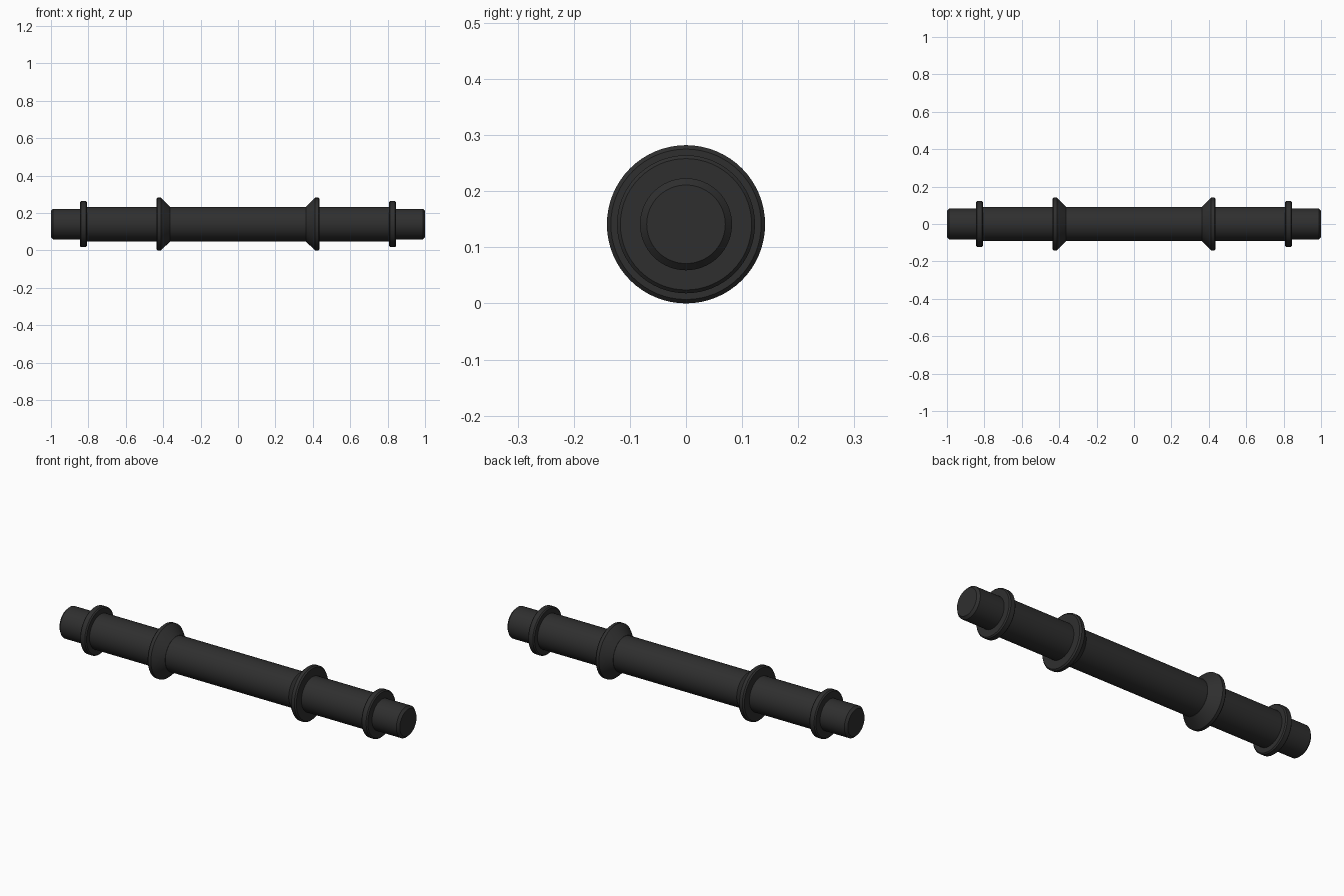
import bpy, bmesh, math

if "Cube" in bpy.data.objects:
    bpy.data.objects.remove(bpy.data.objects["Cube"])

AXIS_Z = 0.141   # height of the shaft axis
SIDES = 64

black = bpy.data.materials.new("black_metal")
black.diffuse_color = (0.028, 0.028, 0.028, 1)
black.use_nodes = True
black.node_tree.nodes["Principled BSDF"].inputs["Base Color"].default_value = black.diffuse_color


def lathe(name, profile, side=1):
    """Revolve (x, radius) points around the x axis; side=-1 mirrors the part."""
    bm = bmesh.new()
    rings = []
    for x, r in profile:
        rings.append([bm.verts.new((side * x,
                                    r * math.cos(2 * math.pi * i / SIDES),
                                    r * math.sin(2 * math.pi * i / SIDES)))
                      for i in range(SIDES)])
    for a, b in zip(rings, rings[1:]):
        for i in range(SIDES):
            j = (i + 1) % SIDES
            bm.faces.new((a[i], a[j], b[j], b[i]))
    bm.faces.new(rings[0])
    bm.faces.new(rings[-1])
    bmesh.ops.recalc_face_normals(bm, faces=bm.faces)
    mesh = bpy.data.meshes.new(name)
    bm.to_mesh(mesh)
    bm.free()
    mesh.materials.append(black)
    obj = bpy.data.objects.new(name, mesh)
    obj.location.z = AXIS_Z
    bpy.context.collection.objects.link(obj)
    bpy.ops.object.select_all(action='DESELECT')
    obj.select_set(True)
    bpy.context.view_layer.objects.active = obj
    bpy.ops.object.shade_smooth_by_angle(angle=math.radians(25))
    return obj


# Main shaft with narrower, chamfered journals at both ends
half = [(0.83, 0.092), (0.83, 0.082), (0.988, 0.082), (1.0, 0.07)]
lathe("shaft", [(-x, r) for x, r in reversed(half)] + half)

for side, label in ((-1, "left"), (1, "right")):
    # Thin collar where the journal starts
    lathe(label + "_collar",
          [(0.808, 0.08), (0.808, 0.117), (0.814, 0.123),
           (0.839, 0.123), (0.845, 0.117), (0.845, 0.08)], side)
    # Flange with a conical inner face
    lathe(label + "_flange",
          [(0.363, 0.088), (0.363, 0.093), (0.407, 0.136), (0.413, 0.141),
           (0.430, 0.141), (0.437, 0.134), (0.437, 0.088)], side)
